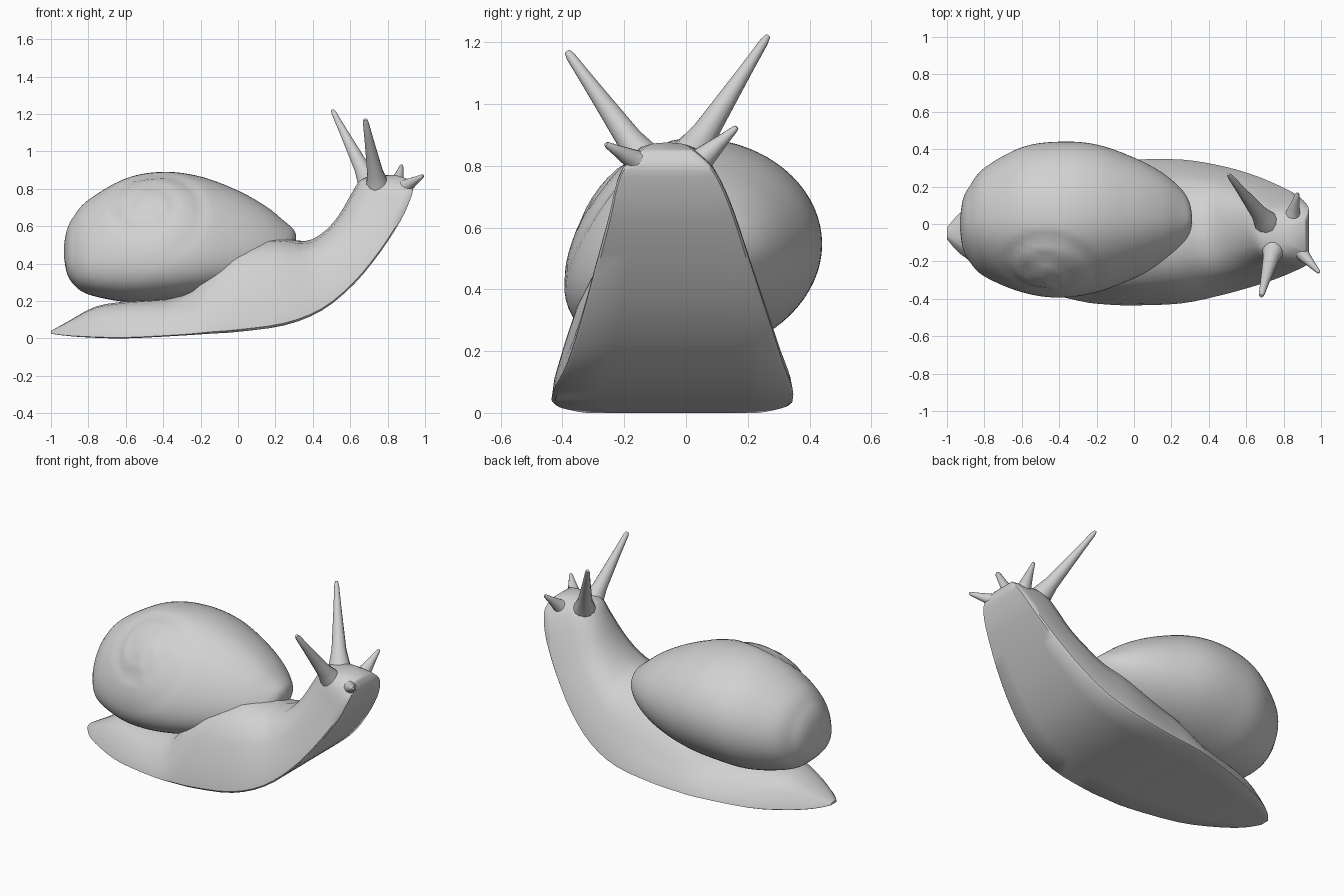
import bpy, bmesh, math
from mathutils import Vector

cube = bpy.data.objects.get("Cube")
if cube:
    bpy.data.objects.remove(cube, do_unlink=True)

grey = bpy.data.materials.new("plain_grey")
grey.use_nodes = True
grey.diffuse_color = (0.64, 0.64, 0.64, 1)
grey.node_tree.nodes["Principled BSDF"].inputs["Base Color"].default_value = (0.64, 0.64, 0.64, 1)


def smooth_stations(rows, steps):
    """Catmull-Rom interpolation of station tuples."""
    rows = [Vector(r) for r in rows]
    out = []
    for i in range(len(rows) - 1):
        a, b, c, d = rows[max(i - 1, 0)], rows[i], rows[i + 1], rows[min(i + 2, len(rows) - 1)]
        for s in range(steps):
            t = s / steps
            out.append(b + (c - a) * (t / 2) + (a * 2 - b * 5 + c * 4 - d) * (t * t / 2)
                       + (b * 3 - a - c * 3 + d) * (t ** 3 / 2))
    return out + [rows[-1]]


def loft(name, rings, angle=40):
    """Skin closed rings of points, cap both ends, shade smooth."""
    bm = bmesh.new()
    loops = [[bm.verts.new(p) for p in ring] for ring in rings]
    n = len(loops[0])
    for a, b in zip(loops, loops[1:]):
        for i in range(n):
            j = (i + 1) % n
            bm.faces.new((a[i], a[j], b[j], b[i]))
    bm.faces.new(loops[0])
    bm.faces.new(loops[-1])
    bmesh.ops.recalc_face_normals(bm, faces=bm.faces)
    mesh = bpy.data.meshes.new(name)
    bm.to_mesh(mesh)
    bm.free()
    mesh.materials.append(grey)
    obj = bpy.data.objects.new(name, mesh)
    bpy.context.collection.objects.link(obj)
    bpy.ops.object.select_all(action='DESELECT')
    obj.select_set(True)
    bpy.context.view_layer.objects.active = obj
    bpy.ops.object.shade_smooth_by_angle(angle=math.radians(angle))


# Body: flat sole, sloping sides, rounded back; section is (width, height)
half = [(.6, 0), (.97, 0), (1, .025), (.98, .14), (.9, .36), (.8, .6), (.66, .82), (.38, .96)]
section = [(0, 0)] + half + [(0, 1)] + [(-u, v) for u, v in reversed(half)]
# sole x, sole z, back x, back z, half width, centre y, sag of the left flank
body_rows = [
    (-1, .025, -1, .04, .03, -.05, 0), (-.93, .015, -.91, .09, .11, -.05, 0),
    (-.8, .005, -.76, .17, .195, -.045, 0), (-.6, 0, -.58, .2, .285, -.045, .1),
    (-.3, .015, -.3, .235, .365, -.045, .15), (-.15, .025, -.16, .4, .385, -.045, .4),
    (0, .035, 0, .51, .39, -.045, .5),
    (.25, .07, .21, .54, .385, -.04, .3), (.45, .15, .36, .52, .35, -.035, .1),
    (.62, .29, .46, .57, .305, -.035, 0), (.76, .46, .54, .66, .255, -.04, 0),
    (.87, .63, .61, .78, .205, -.045, 0), (.92, .74, .66, .85, .17, -.055, 0),
    (.935, .8, .75, .87, .135, -.06, 0), (.915, .85, .84, .875, .08, -.06, 0),
]
body_rings = []
for x0, z0, x1, z1, w, c, sag in smooth_stations(body_rows, 3):
    ring = []
    for u, v in section:
        v *= 1 - sag * max(u, 0)
        ring.append((x0 + (x1 - x0) * v, c + w * u, z0 + (z1 - z0) * v))
    body_rings.append(ring)
loft("body", body_rings, 45)

# Shell: x, low y, high y, low z, high z of each cross-section
shell_rows = [
    (-.93, -.03, .03, .43, .5), (-.915, -.13, .13, .35, .58), (-.88, -.2, .2, .29, .65),
    (-.8, -.28, .3, .235, .74), (-.6, -.365, .41, .195, .855), (-.4, -.395, .44, .2, .89),
    (-.2, -.365, .425, .225, .865), (0, -.29, .355, .27, .79), (.15, -.21, .275, .335, .705),
    (.25, -.13, .19, .41, .625), (.295, -.06, .12, .465, .585), (.31, .01, .05, .51, .555),
]
spire = Vector((-.48, -.24, .7))
axis = Vector((-.1, -.7, .7)).normalized()
side = axis.cross(Vector((1, 0, 0))).normalized()
front = side.cross(axis)


def whorl(p):
    """Press a shrinking spiral groove into the shell around the spire."""
    d = p - spire
    a, b = d.dot(front), d.dot(side)
    r = math.hypot(a, b)
    if d.dot(axis) < -.2 or r > .34:
        return p
    phase = math.atan2(b, a) / math.tau + math.log(max(r, .02) / .28) / math.log(2.1)
    f = phase % 1
    depth = .014 * math.exp(-min(f, 1 - f) ** 2 / .015) * min(1, r / .06) * min(1, (.34 - r) / .1)
    rise = .015 * max(0, 1 - r / .2)
    return p + axis * (rise - depth)


shell_rings = []
for x, y0, y1, z0, z1 in smooth_stations(shell_rows, 7):
    ring = []
    for k in range(72):
        t = math.tau * k / 72
        reach = (y1 - y0) / 2
        dy = reach * math.cos(t)
        droop = .3 * min(dy, 0) ** 2 / reach
        z = (z0 + z1) / 2 + (z1 - z0) / 2 * math.sin(t) - droop
        ring.append(whorl(Vector((x, (y0 + y1) / 2 + dy, z))))
    shell_rings.append(ring)
loft("shell", shell_rings, 60)


# Tentacles: flared root buried in the head, slim stalk, blunt tip
def tentacle(name, base, tip, root, end):
    base, tip = Vector(base), Vector(tip)
    turn = (tip - base).to_track_quat('Z', 'Y')
    length = (tip - base).length
    rings = []
    for t, mix in ((0, 1.1), (.12, 1), (.22, .72), (.34, .47), (.55, .3), (.78, .12), (.96, 0), (1, -.1)):
        r = end + (root - end) * mix if mix >= 0 else end * .6
        rings.append([base + turn @ Vector((r * math.cos(a), r * math.sin(a), t * length))
                      for a in (math.tau * k / 12 for k in range(12))])
    loft(name, rings, 50)


tentacle("left_eye_stalk", (.745, -.04, .75), (.505, .265, 1.22), .075, .014)
tentacle("right_eye_stalk", (.76, -.08, .74), (.68, -.385, 1.17), .075, .016)
tentacle("left_feeler", (.835, -.01, .765), (.875, .165, .925), .075, .011)
tentacle("right_feeler", (.835, -.09, .775), (.99, -.26, .87), .075, .011)
